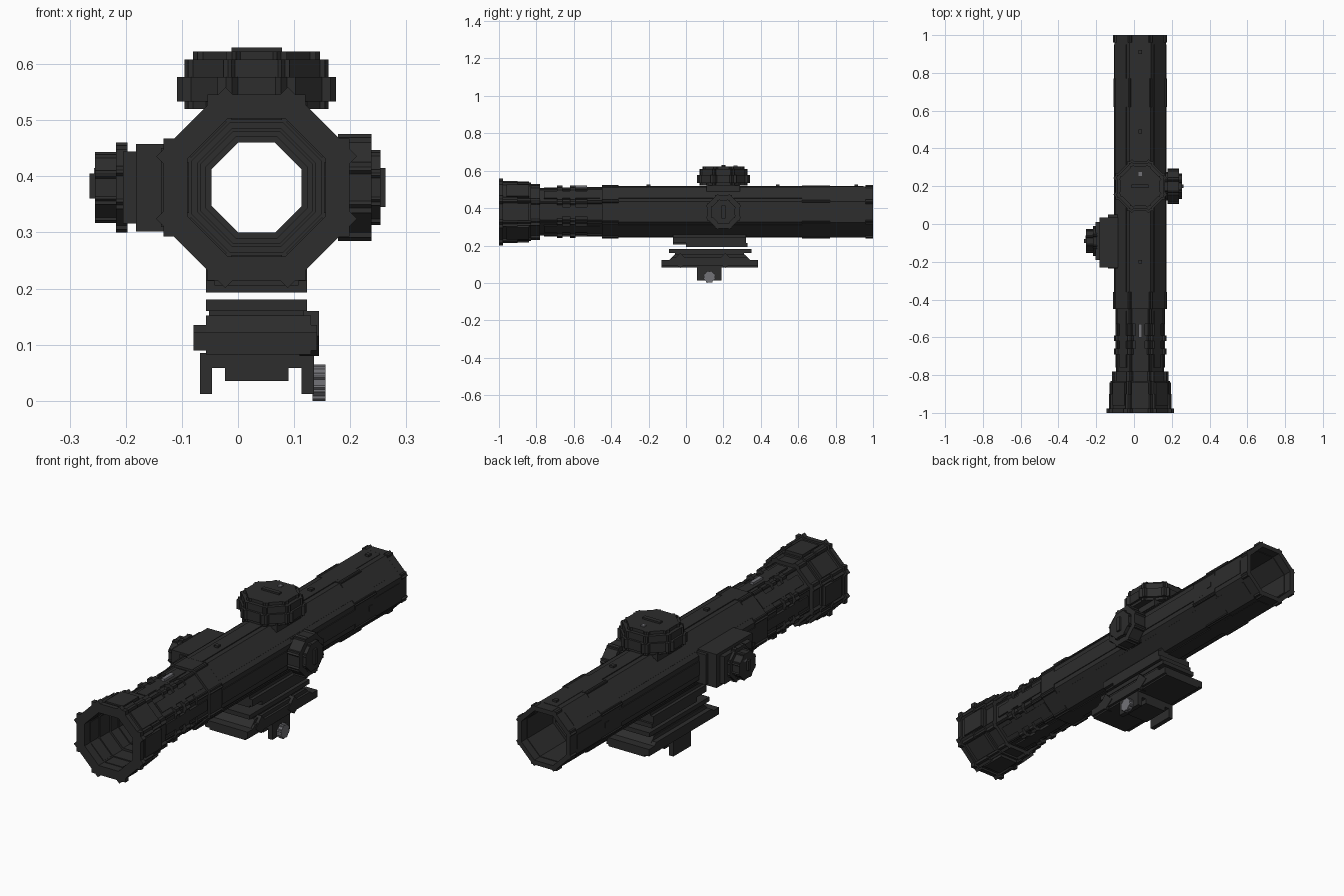
import bpy, bmesh, math
from mathutils import Matrix, Vector

if "Cube" in bpy.data.objects:
    bpy.data.objects.remove(bpy.data.objects["Cube"], do_unlink=True)


def material(name, r, g, b):
    m = bpy.data.materials.new(name)
    m.use_nodes = True
    m.diffuse_color = (r, g, b, 1)
    m.node_tree.nodes["Principled BSDF"].inputs["Base Color"].default_value = (r, g, b, 1)
    return m


BLACK = material("matte black", 0.026, 0.026, 0.026)
STEEL = material("grey steel", 0.17, 0.17, 0.185)


def finish(name, bm, mat):
    bmesh.ops.recalc_face_normals(bm, faces=bm.faces)
    me = bpy.data.meshes.new(name)
    bm.to_mesh(me)
    bm.free()
    me.materials.append(mat)
    ob = bpy.data.objects.new(name, me)
    bpy.context.collection.objects.link(ob)
    return ob


def add_box(bm, lo, hi, frame=Matrix()):
    lo, hi = Vector(lo), Vector(hi)
    m = frame @ Matrix.Translation((lo + hi) / 2) @ Matrix.Diagonal((*(hi - lo), 1))
    bmesh.ops.create_cube(bm, size=1, matrix=m)


def box(name, x, y, z, mat=BLACK):
    bm = bmesh.new()
    add_box(bm, (x[0], y[0], z[0]), (x[1], y[1], z[1]))
    return finish(name, bm, mat)


def plates(name, frame, a0, a1, extent, inner=0.0, star=1.05, half=None, mat=BLACK):
    """Eight plates around the frame's z axis; star > 1 lets plate corners overhang."""
    r = extent / star
    w = half or math.sqrt(2) * extent - r
    bm = bmesh.new()
    for i in range(8):
        turn = Matrix.Rotation(i * math.pi / 4, 4, "Z")
        add_box(bm, (inner, -w, a0), (r, w, a1), frame @ turn)
    return finish(name, bm, mat)


def prism(name, profile, x0, x1, mat=BLACK):
    """Extrude a y-z outline along x."""
    bm = bmesh.new()
    f = bm.faces.new([bm.verts.new((x0, y, z)) for y, z in profile])
    ext = bmesh.ops.extrude_face_region(bm, geom=[f])["geom"]
    vs = [v for v in ext if isinstance(v, bmesh.types.BMVert)]
    bmesh.ops.translate(bm, verts=vs, vec=(x1 - x0, 0, 0))
    return finish(name, bm, mat)


CX, CZ = 0.033, 0.38
TUBE = Matrix.Translation((CX, 0, CZ)) @ Matrix.Rotation(-math.pi / 2, 4, "X")

# Octagonal tube sections: name, y start, y end, extent, bore, overhang
SECTIONS = [
    ("eyepiece_rim", -1.0, -0.978, 0.179, 0.123, 1.08),
    ("eyepiece_cup", -0.978, -0.9, 0.166, 0.123, 1.06),
    ("eyepiece_grip", -0.9, -0.83, 0.157, 0.115, 1.05),
    ("eyepiece_band", -0.83, -0.78, 0.15, 0.105, 1.07),
    ("eyepiece_neck", -0.78, -0.69, 0.127, 0.1, 1.03),
    ("focus_ring_rear", -0.69, -0.66, 0.14, 0.09, 1.07),
    ("focus_sleeve", -0.66, -0.62, 0.122, 0.09, 1.03),
    ("focus_ring_front", -0.62, -0.59, 0.14, 0.09, 1.07),
    ("tube_neck", -0.59, -0.53, 0.122, 0.08, 1.03),
    ("tube_collar", -0.53, -0.45, 0.132, 0.08, 1.04),
    ("rear_band", -0.45, -0.36, 0.143, 0.08, 1.04),
    ("main_tube", -0.36, 0.62, 0.134, 0.1, 1.0),
    ("front_band", 0.62, 0.77, 0.142, 0.1, 1.03),
    ("objective_tube", 0.77, 0.96, 0.136, 0.112, 1.0),
    ("objective_rim", 0.96, 1.0, 0.143, 0.115, 1.05),
]
for name, y0, y1, e, bore, star in SECTIONS:
    plates(name, TUBE, y0, y1, e, bore, star)

# Raised strips along the flats of the tube and eyepiece
plates("tube_strips", TUBE, -0.36, 0.95, 0.138, 0.12, 1.0, 0.033)
plates("eyepiece_strips", TUBE, -0.96, -0.84, 0.163, 0.12, 1.0, 0.045)
plates("neck_strips", TUBE, -0.76, -0.46, 0.131, 0.1, 1.0, 0.025)

# Small screws on the tube
for i, y in enumerate((-0.2, 0.49, 0.91)):
    box(f"top_screw_{i}", (CX - 0.01, CX + 0.01), (y - 0.01, y + 0.01), (0.5, 0.527))
for i, s in enumerate((-1, 1)):
    box(f"side_screw_{i}", (CX + s * 0.13 - 0.011, CX + s * 0.13 + 0.011),
        (0.72, 0.745), (CZ - 0.012, CZ + 0.012))
box("eyepiece_marker", (CX - 0.009, CX + 0.009), (-0.6, -0.53), (0.49, 0.522), STEEL)

# Top turret
TOP = Matrix.Translation((CX, 0.2, 0))
box("top_turret_base", (CX - 0.09, CX + 0.09), (0.11, 0.29), (0.49, 0.563))
plates("top_turret_skirt", TOP, 0.533, 0.577, 0.142, star=1.08)
plates("top_turret_body", TOP, 0.52, 0.608, 0.128, star=1.05)
plates("top_turret_cap", TOP, 0.56, 0.622, 0.113, star=1.07)
box("top_turret_slot_bar", (CX - 0.045, CX + 0.045), (0.19, 0.21), (0.61, 0.63))
box("top_turret_marker", (CX - 0.009, CX + 0.009), (0.255, 0.275), (0.61, 0.627), STEEL)

# Left side turret
LEFT = Matrix.Translation((0, 0.2, CZ)) @ Matrix.Rotation(math.pi / 2, 4, "Y")
plates("left_turret_neck", LEFT, 0.14, 0.18, 0.075)
plates("left_turret_body", LEFT, 0.178, 0.238, 0.095, star=1.07)
plates("left_turret_cap", LEFT, 0.23, 0.254, 0.067, star=1.07)
box("left_turret_slot_bar", (0.25, 0.263), (0.19, 0.21), (0.345, 0.415))

# Right side housing, stepped outwards, and its knob
for i, (x0, y0, y1, h) in enumerate([(-0.137, -0.235, 0.05, 0.07),
                                     (-0.182, -0.23, 0.035, 0.078),
                                     (-0.205, -0.19, 0.01, 0.064)]):
    box(f"right_housing_{i}", (x0, -0.08), (y0, y1), (CZ - h, CZ + h))
RIGHT = Matrix.Translation((0, -0.09, CZ)) @ Matrix.Rotation(-math.pi / 2, 4, "Y")
plates("right_knob_flange", RIGHT, 0.197, 0.217, 0.08, star=1.07)
plates("right_knob", RIGHT, 0.21, 0.255, 0.063, star=1.07)
box("right_knob_bar", (-0.265, -0.25), (-0.1, -0.08), (0.36, 0.405))
box("right_knob_marker", (-0.257, -0.235), (-0.08, -0.06), (0.405, 0.415), STEEL)

# Mount: upper saddle, then the clamp below the gap
MX = (CX - 0.09, CX + 0.09)
box("saddle_block", (CX - 0.075, CX + 0.075), (-0.07, 0.32), (0.205, 0.26))
box("saddle_sides", MX, (-0.07, 0.32), (0.213, 0.245))
box("saddle_plate", MX, (0.0, 0.33), (0.193, 0.213))
box("clamp_plate", MX, (-0.09, 0.35), (0.16, 0.18))
box("clamp_riser", (CX - 0.085, CX + 0.085), (-0.06, 0.31), (0.14, 0.165))
prism("clamp_base", [(-0.13, 0.082), (0.385, 0.082), (0.385, 0.122), (0.345, 0.122),
                     (0.315, 0.152), (-0.06, 0.152), (-0.09, 0.122), (-0.13, 0.122)],
      CX - 0.09, CX + 0.097)
prism("clamp_flanges", [(-0.13, 0.09), (0.385, 0.09), (0.385, 0.122), (0.345, 0.122),
                        (0.33, 0.135), (-0.075, 0.135), (-0.09, 0.122), (-0.13, 0.122)],
      CX - 0.112, CX + 0.108)
for i, y in enumerate((-0.03, 0.21)):
    prism(f"clamp_lug_{i}", [(y - 0.045, 0.115), (y, 0.07 + 0.01), (y + 0.045, 0.115), (y, 0.16)],
          0.11, 0.144)

# Cross bar with hooked ends and a steel clamp screw
CY = (0.06, 0.19)
box("cross_bar", (-0.068, 0.135), CY, (0.058, 0.085))
box("cross_bar_key", (-0.023, 0.09), CY, (0.035, 0.06))
for side, x in (("right", -0.068), ("left", 0.113)):
    box(f"{side}_hook", (x, x + 0.022), CY, (0.012, 0.06))
SCREW = Matrix.Translation((0, 0.125, 0.0325)) @ Matrix.Rotation(math.pi / 2, 4, "Y")
plates("clamp_screw", SCREW, 0.133, 0.156, 0.0325, star=1.12, mat=STEEL)
